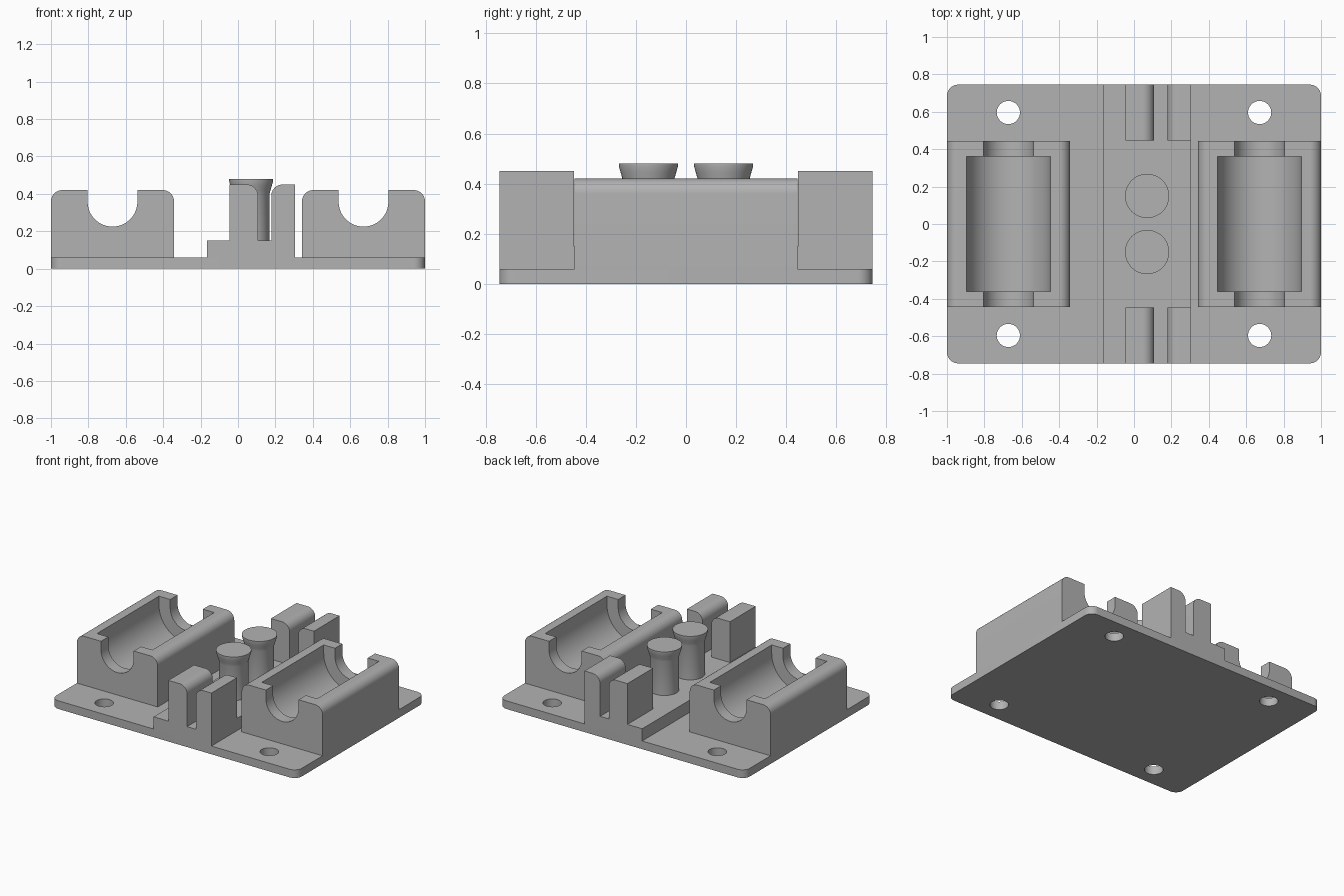
import bpy, bmesh
from math import sin, cos, radians, pi

cube = bpy.data.objects.get("Cube")
if cube:
    bpy.data.objects.remove(cube, do_unlink=True)

grey = bpy.data.materials.new("plain_grey")
grey.use_nodes = True
colour = (0.45, 0.45, 0.45, 1)
grey.diffuse_color = colour
grey.node_tree.nodes["Principled BSDF"].inputs["Base Color"].default_value = colour


def arc(cx, cy, r, a0, a1, n=12):
    angles = [radians(a0 + (a1 - a0) * i / n) for i in range(n + 1)]
    return [(cx + r * cos(a), cy + r * sin(a)) for a in angles]


def link(name, bm):
    bmesh.ops.recalc_face_normals(bm, faces=bm.faces)
    mesh = bpy.data.meshes.new(name)
    bm.to_mesh(mesh)
    bm.free()
    mesh.materials.append(grey)
    obj = bpy.data.objects.new(name, mesh)
    bpy.context.collection.objects.link(obj)
    return obj


def prism(name, outline, lo, hi, upright=False):
    """Extrude an outline along y, or along z when upright."""
    bm = bmesh.new()
    place = (lambda p, d: (p[0], p[1], d)) if upright else (lambda p, d: (p[0], d, p[1]))
    face = bm.faces.new([bm.verts.new(place(p, lo)) for p in outline])
    new = bmesh.ops.extrude_face_region(bm, geom=[face])["geom"]
    shift = (0, 0, hi - lo) if upright else (0, hi - lo, 0)
    bmesh.ops.translate(bm, vec=shift, verts=[g for g in new if isinstance(g, bmesh.types.BMVert)])
    return link(name, bm)


def activate(obj):
    bpy.ops.object.select_all(action='DESELECT')
    obj.select_set(True)
    bpy.context.view_layer.objects.active = obj


def cut(obj, cutters):
    activate(obj)
    for c in cutters:
        mod = obj.modifiers.new("cut", 'BOOLEAN')
        mod.operation = 'DIFFERENCE'
        mod.solver = 'EXACT'
        mod.object = c
        bpy.ops.object.modifier_apply(modifier=mod.name)
        bpy.data.objects.remove(c, do_unlink=True)


def smooth(obj):
    activate(obj)
    bpy.ops.object.shade_smooth_by_angle(angle=radians(30))


W, D, BASE = 1.0, 0.745, 0.06
SIDES = (("left", 1), ("right", -1))
ENDS = (("front", -1), ("back", 1))

# Base plate with rounded corners and four screw holes
r = 0.06
outline = (arc(W - r, D - r, r, 0, 90) + arc(r - W, D - r, r, 90, 180)
           + arc(r - W, r - D, r, 180, 270) + arc(W - r, r - D, r, 270, 360))
plate = prism("base_plate", outline, 0, BASE, True)
cut(plate, [prism("hole_cutter", arc(sx * 0.672, sy * 0.596, 0.062, 0, 360, 40)[:-1], -0.1, 0.2, True)
            for _, sx in SIDES for _, sy in ENDS])
smooth(plate)


# Cradle blocks: rounded top edges, a wide trough and narrower end notches
def trough(cx, radius, half):
    outline = arc(cx, 0.358, radius, 180, 360, 32) + [(cx + radius, 0.6), (cx - radius, 0.6)]
    return prism("trough_cutter", outline, -half, half)


for side, s in SIDES:
    cx, half, top = s * 0.671, 0.329, 0.42
    x0, x1 = cx - half, cx + half
    outline = ([(x0, BASE), (x1, BASE)] + arc(x1 - r, top - r, r, 0, 90)
               + arc(x0 + r, top - r, r, 90, 180))
    block = prism(side + "_cradle", outline, -0.445, 0.445)
    cut(block, [trough(cx, 0.225, 0.36), trough(cx, 0.133, 0.6)])
    smooth(block)

# Raised centre strip
RAIL = 0.15
prism("centre_rail", [(-0.165, BASE), (0.305, BASE), (0.305, RAIL), (-0.165, RAIL)], -D, D)

# Paired clip posts at each end, rounded on the edges facing the slot
c, top = 0.06, 0.45
wide = [(-0.045, RAIL), (0.107, RAIL)] + arc(0.107 - c, top - c, c, 0, 90) + [(-0.045, top)]
thin = [(0.178, RAIL), (0.305, RAIL), (0.305, top)] + arc(0.178 + c, top - c, c, 90, 180)
for end, s in ENDS:
    for kind, outline in (("wide", wide), ("thin", thin)):
        smooth(prism(end + "_" + kind + "_post", outline, *sorted((s * 0.447, s * D))))

# Turned pegs with flared heads
profile = [(0, RAIL), (0.098, RAIL), (0.098, 0.4), (0.104, 0.42),
           (0.111, 0.445), (0.118, 0.47), (0.118, 0.48), (0, 0.48)]
for end, s in ENDS:
    bm = bmesh.new()
    verts = [bm.verts.new((x, 0, z)) for x, z in profile]
    edges = [bm.edges.new(pair) for pair in zip(verts, verts[1:])]
    bmesh.ops.spin(bm, geom=verts + edges, cent=(0, 0, 0), axis=(0, 0, 1), angle=2 * pi, steps=48)
    bmesh.ops.remove_doubles(bm, verts=bm.verts, dist=0.0001)
    peg = link(end + "_peg", bm)
    peg.location = (0.07, s * 0.15, 0)
    smooth(peg)
